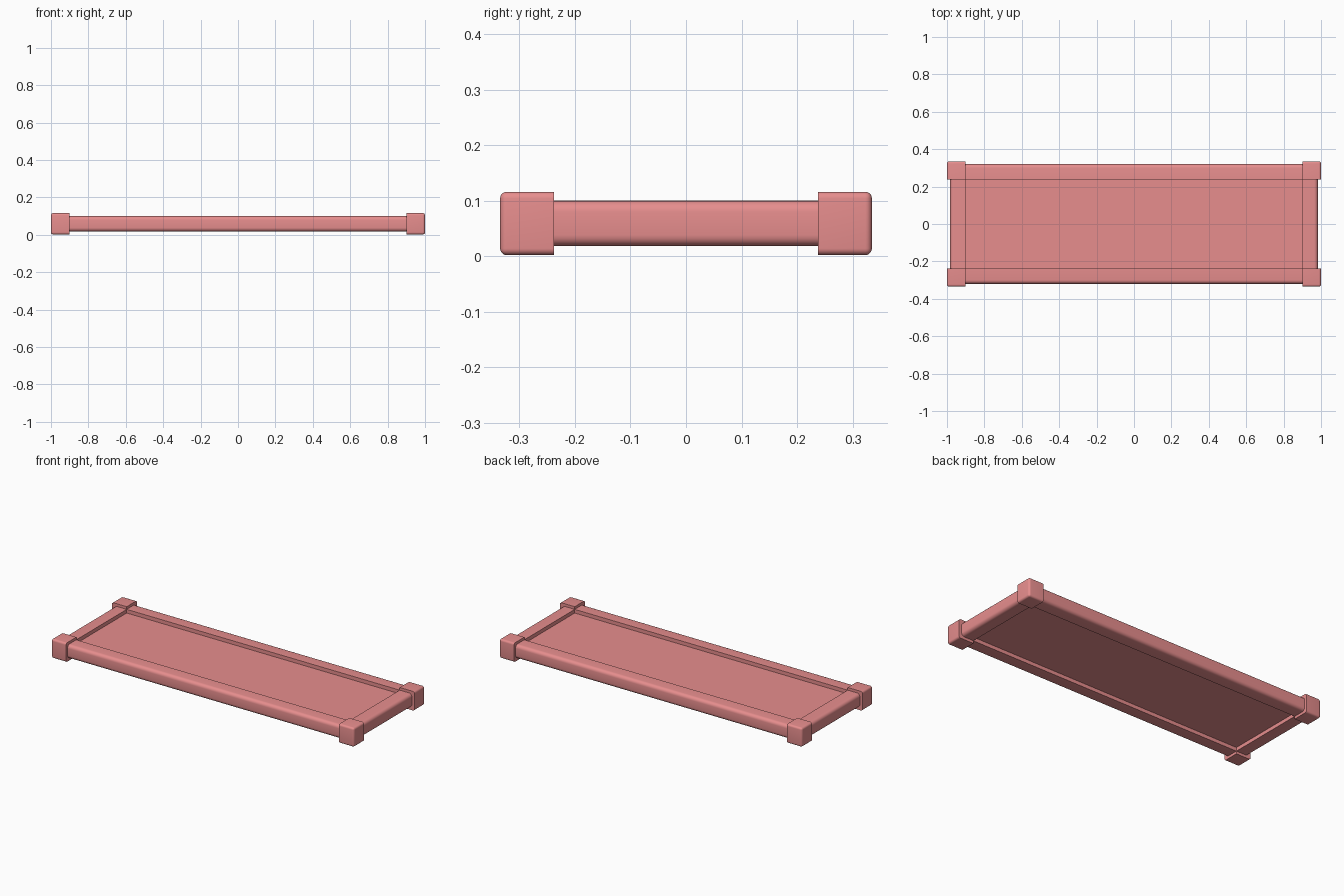
import bpy, bmesh
from mathutils import Vector

if "Cube" in bpy.data.objects:
    bpy.data.objects.remove(bpy.data.objects["Cube"])

mat = bpy.data.materials.new("coral")
mat.diffuse_color = (0.8, 0.27, 0.27, 1)
mat.use_nodes = True
mat.node_tree.nodes["Principled BSDF"].inputs["Base Color"].default_value = mat.diffuse_color


def box(name, lo, hi, radius=0, keep_sharp=None, mirror=(False, False)):
    """Box between two corners; edges passing keep_sharp stay square."""
    lo, hi = Vector(lo), Vector(hi)
    bm = bmesh.new()
    bmesh.ops.create_cube(bm, size=1)
    for v in bm.verts:
        v.co = (lo + hi) / 2 + Vector(a * b for a, b in zip(v.co, hi - lo))
    if radius:
        edges = [e for e in bm.edges
                 if not keep_sharp(e.verts[0].co, e.verts[1].co)]
        bmesh.ops.bevel(bm, geom=edges, offset=radius, segments=5,
                        profile=0.5, affect='EDGES')
    bmesh.ops.recalc_face_normals(bm, faces=bm.faces)
    mesh = bpy.data.meshes.new(name)
    bm.to_mesh(mesh)
    bm.free()
    ob = bpy.data.objects.new(name, mesh)
    bpy.context.collection.objects.link(ob)
    mesh.materials.append(mat)
    bpy.context.view_layer.objects.active = ob
    ob.select_set(True)
    bpy.ops.object.shade_smooth_by_angle(angle=0.6)
    ob.select_set(False)
    if any(mirror):
        m = ob.modifiers.new("mirror", 'MIRROR')
        m.use_axis = (mirror[0], mirror[1], False)
        m.use_mirror_merge = False
    return ob


def on_plane(axis, value):
    return lambda a, b: abs(a[axis] - value) < 1e-4 and abs(b[axis] - value) < 1e-4


IX, IY = 0.902, 0.238          # inner faces of the corner blocks

# Corner blocks: rounded outside, square on the two inner faces
in_x, in_y = on_plane(0, IX), on_plane(1, IY)
box("corner_block", (IX, IY, 0.002), (1.0, 0.335, 0.116), 0.012,
    lambda a, b: in_x(a, b) or in_y(a, b), (True, True))

# Long rails: only the two outer lengthwise edges are rounded
out_y = on_plane(1, 0.32)
box("long_rail", (-IX, IY, 0.018), (IX, 0.32, 0.1), 0.02,
    lambda a, b: not out_y(a, b) or abs(a.x - b.x) < 0.1, (False, True))

# End rails
out_x = on_plane(0, 0.983)
box("end_rail", (IX, -IY, 0.018), (0.983, IY, 0.1), 0.02,
    lambda a, b: not out_x(a, b) or abs(a.y - b.y) < 0.1, (True, False))

# Recessed panel
box("panel", (-IX, -IY, 0.04), (IX, IY, 0.078))
